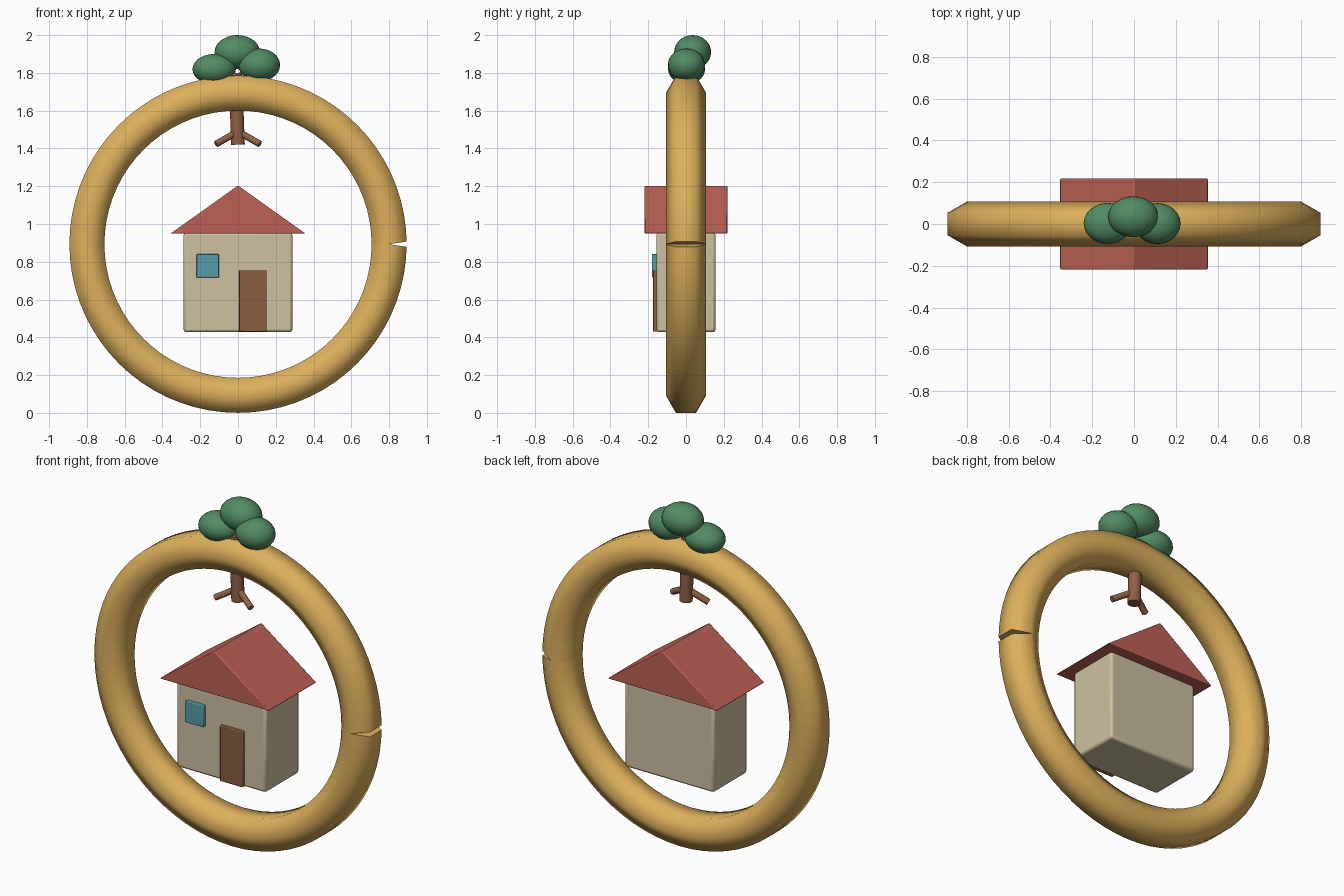
import bpy, bmesh, math
from mathutils import Vector

if "Cube" in bpy.data.objects:
    bpy.data.objects.remove(bpy.data.objects["Cube"])


def material(name, rgb):
    """Flat colour given as 0-255 screen values, stored as linear."""
    m = bpy.data.materials.new(name)
    m.diffuse_color = [((c / 255 + 0.055) / 1.055) ** 2.4 for c in rgb] + [1]
    m.use_nodes = True
    m.node_tree.nodes["Principled BSDF"].inputs["Base Color"].default_value = m.diffuse_color
    return m


GOLD = material("gold", (221, 176, 92))
CREAM = material("cream", (205, 193, 160))
RED = material("roof red", (188, 97, 85))
BROWN = material("door brown", (138, 94, 64))
BLUE = material("window blue", (86, 156, 170))
GREEN = material("leaf green", (82, 140, 99))
BARK = material("bark", (145, 96, 68))


def add_object(name, bm, mat, bevel=0, smooth=None):
    bmesh.ops.recalc_face_normals(bm, faces=bm.faces)
    me = bpy.data.meshes.new(name)
    bm.to_mesh(me)
    bm.free()
    me.materials.append(mat)
    ob = bpy.data.objects.new(name, me)
    bpy.context.collection.objects.link(ob)
    if bevel:
        mod = ob.modifiers.new("bevel", 'BEVEL')
        mod.width, mod.segments = bevel, 2
    if smooth:
        bpy.ops.object.select_all(action='DESELECT')
        ob.select_set(True)
        bpy.context.view_layer.objects.active = ob
        bpy.ops.object.shade_smooth_by_angle(angle=math.radians(smooth))
    return ob


def box(name, lo, hi, mat, bevel):
    bm = bmesh.new()
    bmesh.ops.create_cube(bm, size=1)
    for v in bm.verts:
        v.co = [(a + b) / 2 + c * (b - a) for a, b, c in zip(lo, hi, v.co)]
    return add_object(name, bm, mat, bevel, 40)


def rod(name, start, end, radius, mat, sides):
    start, end = Vector(start), Vector(end)
    axis = end - start
    bm = bmesh.new()
    bmesh.ops.create_cone(bm, cap_ends=True, segments=sides, radius1=radius,
                          radius2=radius, depth=axis.length)
    bmesh.ops.rotate(bm, verts=bm.verts, cent=(0, 0, 0),
                     matrix=axis.to_track_quat('Z', 'Y').to_matrix())
    bmesh.ops.translate(bm, verts=bm.verts, vec=(start + end) / 2)
    return add_object(name, bm, mat, 0, 50)


def blob(name, centre, radii):
    bm = bmesh.new()
    bmesh.ops.create_uvsphere(bm, u_segments=24, v_segments=14, radius=1)
    bmesh.ops.scale(bm, verts=bm.verts, vec=radii)
    bmesh.ops.translate(bm, verts=bm.verts, vec=centre)
    return add_object(name, bm, GREEN, 0, 60)


# Ring: six-sided tube swept once round, its tilted ends leaving a small notch
MAJOR, MINOR, HEIGHT, STEPS, TILT = 0.8, 0.107, 0.893, 72, 0.15
bm = bmesh.new()
loops = []
for i in range(STEPS + 1):
    a = 2 * math.pi * i / STEPS
    lean = {0: TILT, STEPS: -TILT}.get(i, 0)
    loop = []
    for k in range(6):
        t = math.pi * k / 3
        out, y = MINOR * math.sin(t), MINOR * math.cos(t)
        r, shift = MAJOR + out, out * lean
        loop.append(bm.verts.new((r * math.cos(a) - shift * math.sin(a), y,
                                  HEIGHT + r * math.sin(a) + shift * math.cos(a))))
    loops.append(loop)
for p, q in zip(loops, loops[1:]):
    for k in range(6):
        bm.faces.new((p[k], p[(k + 1) % 6], q[(k + 1) % 6], q[k]))
bm.faces.new(loops[0])
bm.faces.new(loops[-1])
add_object("ring", bm, GOLD, 0, 70)

# House walls, door and window
box("house_walls", (-0.288, -0.156, 0.427), (0.288, 0.156, 0.955), CREAM, 0.014)
box("door", (0.005, -0.175, 0.43), (0.152, -0.145, 0.755), BROWN, 0.004)
box("window", (-0.22, -0.18, 0.717), (-0.1, -0.15, 0.84), BLUE, 0.004)

# Gable roof: triangle extruded front to back
bm = bmesh.new()
gable = bm.faces.new([bm.verts.new((x, -0.219, z))
                      for x, z in ((-0.356, 0.95), (0.356, 0.95), (0, 1.204))])
grown = bmesh.ops.extrude_face_region(bm, geom=[gable], use_keep_orig=True)
bmesh.ops.translate(bm, vec=(0, 0.438, 0),
                    verts=[g for g in grown["geom"] if isinstance(g, bmesh.types.BMVert)])
add_object("roof", bm, RED, 0.005, 25)

# Tree trunk with two low side branches
rod("trunk", (0, 0, 1.42), (-0.014, 0, 1.8), 0.036, BARK, 14)
for side, label in ((-1, "left"), (1, "right")):
    rod("branch_" + label, (0, 0, 1.49), (side * 0.116, -0.045, 1.423), 0.018, BARK, 10)

# Leafy crown
blob("foliage_top", (-0.004, 0.035, 1.91), (0.12, 0.098, 0.09))
blob("foliage_left", (-0.126, 0.003, 1.82), (0.115, 0.098, 0.08))
blob("foliage_right", (0.112, 0.002, 1.842), (0.111, 0.098, 0.087))
